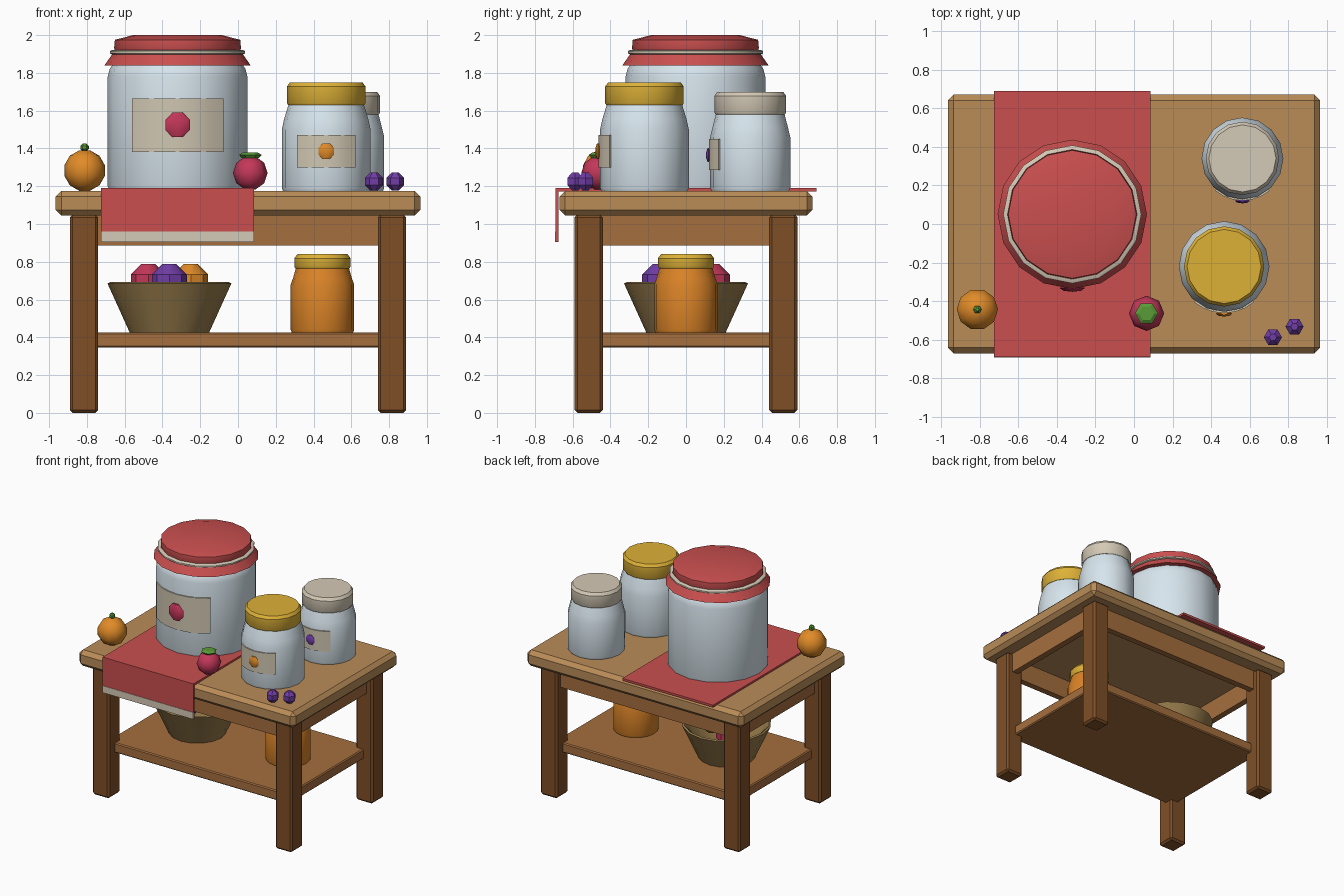
import bpy, bmesh
from math import sin, cos, pi, radians

if "Cube" in bpy.data.objects:
    bpy.data.objects.remove(bpy.data.objects["Cube"])

MATS = {}
def mat(name, hexcol):
    lin = [(int(hexcol[i:i + 2], 16) / 255) ** 2.2 for i in (0, 2, 4)]
    m = bpy.data.materials.new(name)
    m.diffuse_color = (*lin, 1)
    m.use_nodes = True
    m.node_tree.nodes["Principled BSDF"].inputs["Base Color"].default_value = m.diffuse_color
    MATS[name] = m

for n, c in dict(top_wood="B88B58", leg_wood="7E502B", apron_wood="A36E40", red="C95050",
                 cream="D3C8B4", label="CFC5B0", glass="D6E4EC", yellow="DDB03A",
                 orange="E08A2C", jam="D9822B", berry_red="C23A5A", purple="7040A5",
                 green="5A9A3A", bowl="957A4C").items():
    mat(n, c)

def finish(name, bm, m, angle=32):
    bmesh.ops.recalc_face_normals(bm, faces=bm.faces)
    me = bpy.data.meshes.new(name)
    bm.to_mesh(me)
    bm.free()
    for p in me.polygons:
        p.use_smooth = True
    me.set_sharp_from_angle(angle=radians(angle))
    me.materials.append(MATS[m])
    ob = bpy.data.objects.new(name, me)
    bpy.context.collection.objects.link(ob)
    return ob

def box(name, x, y, z, m, bevel=0):
    """Box from (min, max) ranges, optionally chamfered."""
    bm = bmesh.new()
    bmesh.ops.create_cube(bm, size=1)
    for v in bm.verts:
        v.co = [r[0] + (c + 0.5) * (r[1] - r[0]) for c, r in zip(v.co, (x, y, z))]
    if bevel:
        bmesh.ops.bevel(bm, geom=bm.edges[:], offset=bevel, segments=1, affect='EDGES')
    return finish(name, bm, m, 20)

def lathe(name, profile, at, m, n=16, angle=32, flat=1):
    """Revolve (radius, z) points around a vertical axis and cap both ends."""
    bm = bmesh.new()
    rings = [[bm.verts.new((at[0] + r * cos(2 * pi * i / n), at[1] + flat * r * sin(2 * pi * i / n), at[2] + z))
              for i in range(n)] for r, z in profile]
    for a, b in zip(rings, rings[1:]):
        for i in range(n):
            j = (i + 1) % n
            bm.faces.new((a[i], a[j], b[j], b[i]))
    bm.faces.new(rings[0][::-1])
    bm.faces.new(rings[-1])
    return finish(name, bm, m, angle)

def ball(name, r, at, m, n=8, bands=4, angle=40, flat=1):
    """Low-poly ball with small flat poles."""
    ts = [-pi / 2 + (k + 0.5) * pi / bands for k in range(bands)]
    s = r / cos(pi / 2 / bands)
    return lathe(name, [(s * cos(t), s * sin(t)) for t in ts], at, m, n, angle, flat)

def jar_label(name, at, r, z0, z1, m="label", half=40, n=6, t=0.01):
    """Curved label wrapped round the front of a jar."""
    bm = bmesh.new()
    cols = []
    for i in range(n + 1):
        a = radians(-90 - half + 2 * half * i / n)
        cols.append([bm.verts.new((at[0] + q * cos(a), at[1] + q * sin(a), z))
                     for q, z in ((r, z0), (r + t, z0), (r + t, z1), (r, z1))])
    for a, b in zip(cols, cols[1:]):
        for k in range(4):
            bm.faces.new((a[k], b[k], b[(k + 1) % 4], a[(k + 1) % 4]))
    bm.faces.new(cols[0])
    bm.faces.new(cols[-1])
    finish(name, bm, m)

def jar(name, x, y, z, r, shoulder, neck, lid_top, lid_r, body, lid):
    """Jar body with sloped shoulder plus a chamfered lid."""
    mid = shoulder + 0.5 * (neck - shoulder)
    lathe(name + "_body", [(r - 0.006, z), (r, z + 0.015), (r, shoulder), (r - 0.012, mid - 0.01),
                           (lid_r - 0.008, neck), (lid_r - 0.015, neck + 0.02)], (x, y, 0), body)
    lathe(name + "_lid", [(lid_r - 0.006, neck), (lid_r, neck + 0.01), (lid_r, lid_top - 0.022),
                          (lid_r - 0.016, lid_top)], (x, y, 0), lid)

# Table
box("table_top", (-.965, .965), (-.67, .67), (1.045, 1.175), "top_wood", 0.03)
for sx, nx in ((-1, "left"), (1, "right")):
    for sy, ny in ((-1, "front"), (1, "back")):
        box(f"{ny}_{nx}_leg", sorted((sx * .74, sx * .89)), sorted((sy * .44, sy * .59)),
            (0, 1.05), "leg_wood", 0.015)
    box(f"{nx}_apron", sorted((sx * .79, sx * .84)), (-.45, .45), (.885, 1.05), "apron_wood")
for sy, ny in ((-1, "front"), (1, "back")):
    box(f"{ny}_apron", (-.75, .75), sorted((sy * .49, sy * .54)), (.885, 1.05), "apron_wood")
box("lower_shelf", (-.81, .81), (-.51, .51), (.345, .425), "apron_wood", 0.008)

# Cloth runner with hanging front and hem
box("cloth_top", (-.725, .085), (-.69, .69), (1.172, 1.19), "red")
box("cloth_drop", (-.725, .085), (-.69, -.675), (.905, 1.18), "red")
box("cloth_hem", (-.725, .085), (-.693, -.685), (.905, .96), "cream")

# Large canister with flared lid
C = (-.32, .05, 0)
lathe("canister_body", [(.364, 1.185), (.37, 1.2), (.37, 1.78), (.36, 1.82), (.34, 1.85)], C, "glass")
lathe("canister_lid_skirt", [(.387, 1.84), (.345, 1.9), (.335, 1.915)], C, "red")
lathe("canister_lid_band", [(.345, 1.897), (.358, 1.903), (.358, 1.915), (.345, 1.922)], C, "cream")
lathe("canister_lid_top", [(.325, 1.905), (.336, 1.93), (.332, 1.975), (.235, 2.0)], C, "red")
jar_label("canister_label", C, .367, 1.38, 1.665)
ball("canister_badge", .065, (-.32, -.332, 1.525), "berry_red", flat=.3)

# Smaller jars on top
jar("yellow_jar", .467, -.22, 1.175, .235, 1.5, 1.63, 1.75, .208, "glass", "yellow")
jar_label("yellow_jar_label", (.467, -.22), .232, 1.3, 1.47)
ball("yellow_jar_badge", .042, (.467, -.465, 1.385), "orange", flat=.35)
jar("cream_jar", .562, .34, 1.175, .212, 1.46, 1.58, 1.7, .19, "glass", "cream")
jar_label("cream_jar_label", (.562, .34), .209, 1.285, 1.45)
ball("cream_jar_badge", .038, (.562, .12, 1.365), "purple", flat=.35)

# Jar on the shelf
jar("shelf_jar", .447, 0, .425, .168, .68, .765, .84, .149, "jam", "yellow")

# Bowl with fruit
lathe("bowl", [(.21, .425), (.328, .685), (.315, .692), (.29, .67), (.19, .46)], (-.363, 0, 0), "bowl")
for nm, x, y, m in (("red", -.475, .14, "berry_red"), ("purple", -.363, -.14, "purple"),
                    ("orange", -.25, .03, "orange")):
    ball(f"bowl_{nm}_fruit", .092, (x, y, .695), m)

# Loose fruit on the table
ball("orange_fruit", .107, (-.812, -.443, 1.283), "orange", n=10, bands=6)
ball("orange_stem", .022, (-.812, -.443, 1.405), "green", n=6)
ball("red_fruit", .087, (.065, -.463, 1.27), "berry_red", n=8, bands=5, angle=46)
lathe("red_fruit_cap", [(.045, 1.35), (.06, 1.366), (.04, 1.378)], (.065, -.463, 0), "green", n=6)
for i, (x, y) in enumerate(((.72, -.587), (.832, -.532))):
    ball(f"berry_{i + 1}", .047, (x, y, 1.232 - .007), "purple", n=6)
